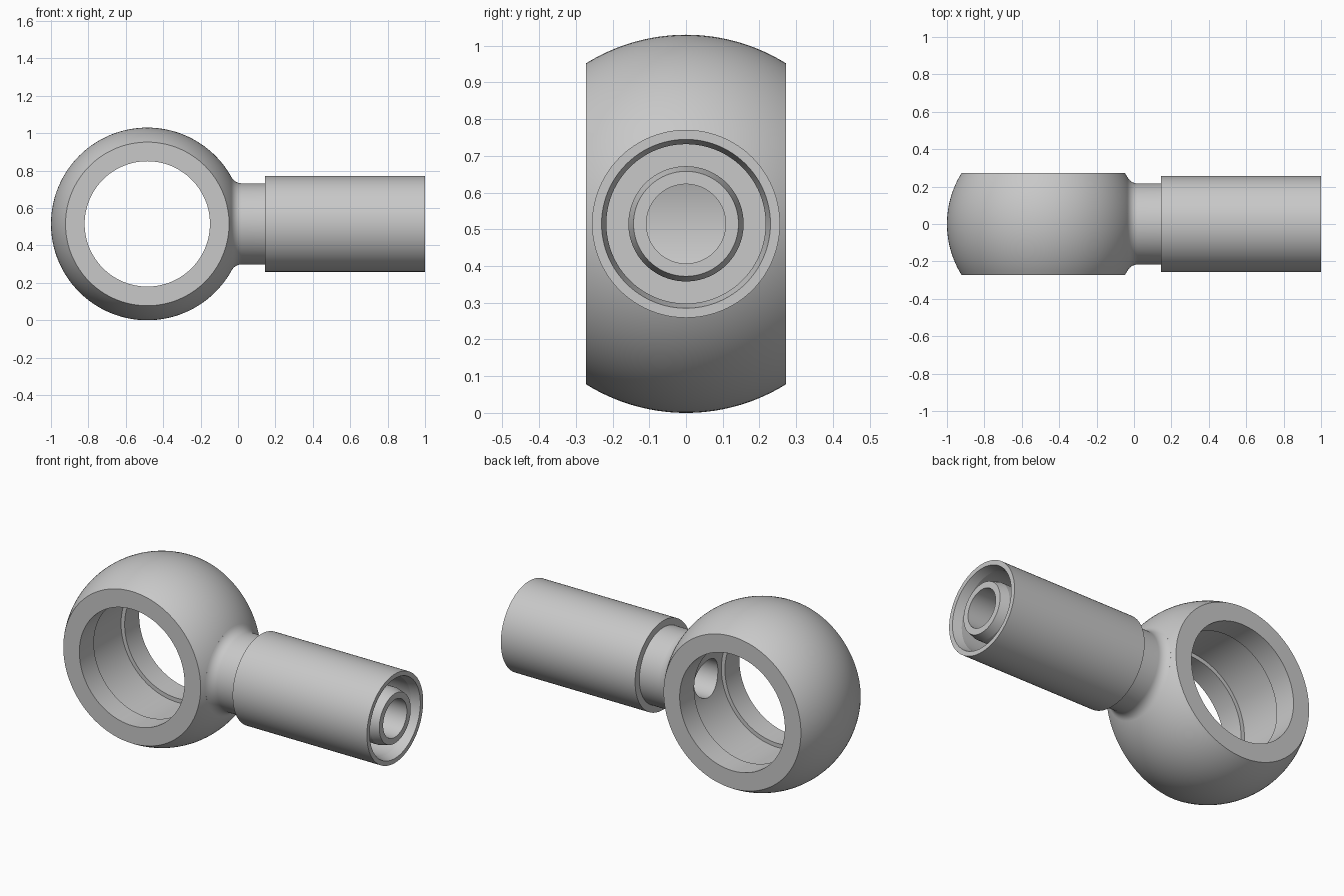
import bpy, bmesh, math
from mathutils import Matrix, Vector

cube = bpy.data.objects.get("Cube")
if cube:
    bpy.data.objects.remove(cube, do_unlink=True)

CX, CZ, R = -0.485, 0.515, 0.515   # ball centre and radius
HALF = 0.272                       # half width of the ring
HOLE = 0.108                       # passage radius

steel = bpy.data.materials.new("light grey steel")
steel.use_nodes = True
GREY = (0.58, 0.58, 0.58, 1)
steel.diffuse_color = GREY
steel.node_tree.nodes["Principled BSDF"].inputs["Base Color"].default_value = GREY


def lathe(name, profile, axis, origin, steps=96):
    """Revolve a closed (along, radius) outline around the x or y axis."""
    bm = bmesh.new()
    along = Vector((1, 0, 0)) if axis == "X" else Vector((0, 1, 0))
    rings = []
    for i in range(steps):
        turn = Matrix.Rotation(math.tau * i / steps, 3, axis)
        out = turn @ Vector((0, 0, 1))
        rings.append([bm.verts.new(along * a + out * r) for a, r in profile])
    n = len(profile)
    for i in range(steps):
        p, q = rings[i], rings[(i + 1) % steps]
        for j in range(n):
            k = (j + 1) % n
            bm.faces.new((p[j], p[k], q[k], q[j]))
    bmesh.ops.recalc_face_normals(bm, faces=bm.faces)
    mesh = bpy.data.meshes.new(name)
    bm.to_mesh(mesh)
    bm.free()
    mesh.materials.append(steel)
    obj = bpy.data.objects.new(name, mesh)
    obj.location = origin
    bpy.context.collection.objects.link(obj)
    return obj


def activate(obj):
    bpy.ops.object.select_all(action="DESELECT")
    obj.select_set(True)
    bpy.context.view_layer.objects.active = obj


# Ring: truncated ball with a bore and a wider groove inside it
BORE, GROOVE, LIP = 0.335, 0.358, 0.14
arc = [-HALF + 2 * HALF * i / 28 for i in range(29)]
outline = [(y, math.sqrt(R * R - y * y)) for y in arc]
outline += [(HALF, BORE), (LIP, BORE), (LIP, GROOVE),
            (-LIP, GROOVE), (-LIP, BORE), (-HALF, BORE)]
ring = lathe("ball_ring", outline, "Y", (CX, 0, CZ), 128)

# Side passage through the ring wall
bpy.ops.mesh.primitive_cylinder_add(vertices=96, radius=HOLE, depth=0.5,
                                    location=(-0.05, 0, CZ),
                                    rotation=(0, math.pi / 2, 0))
cutter = bpy.context.object
cutter.name = "passage_cutter"
cutter.hide_render = True
cut = ring.modifiers.new("passage", "BOOLEAN")
cut.operation = "DIFFERENCE"
cut.solver = "EXACT"
cut.object = cutter
activate(ring)
bpy.ops.object.modifier_apply(modifier=cut.name)
bpy.data.objects.remove(cutter, do_unlink=True)

# Stem: neck filleted onto the ball, continuing as the inner nipple
NECK, FILLET = 0.217, 0.06
fx = CX + math.sqrt((R + FILLET) ** 2 - (NECK + FILLET) ** 2)
start = math.asin((NECK + FILLET) / (R + FILLET))
stem = [(-0.1, HOLE), (-0.1, 0.22)]
for i in range(11):
    a = start + (math.pi / 2 - start) * i / 10
    stem.append((fx - FILLET * math.cos(a), NECK + FILLET - FILLET * math.sin(a)))
stem += [(0.2, NECK), (0.2, 0.157), (0.95, 0.157), (1, 0.143), (1, HOLE)]
stem_obj = lathe("neck_and_nipple", stem, "X", (0, 0, CZ))

# Outer sleeve with a slightly flared mouth
sleeve = lathe("outer_sleeve", [(0.145, 0.21), (0.145, 0.256), (1, 0.256),
                                (1, 0.23), (0.95, 0.217), (0.2, 0.217),
                                (0.2, 0.21)], "X", (0, 0, CZ))

for part in (ring, stem_obj, sleeve):
    activate(part)
    bpy.ops.object.shade_smooth_by_angle(angle=math.radians(14))
